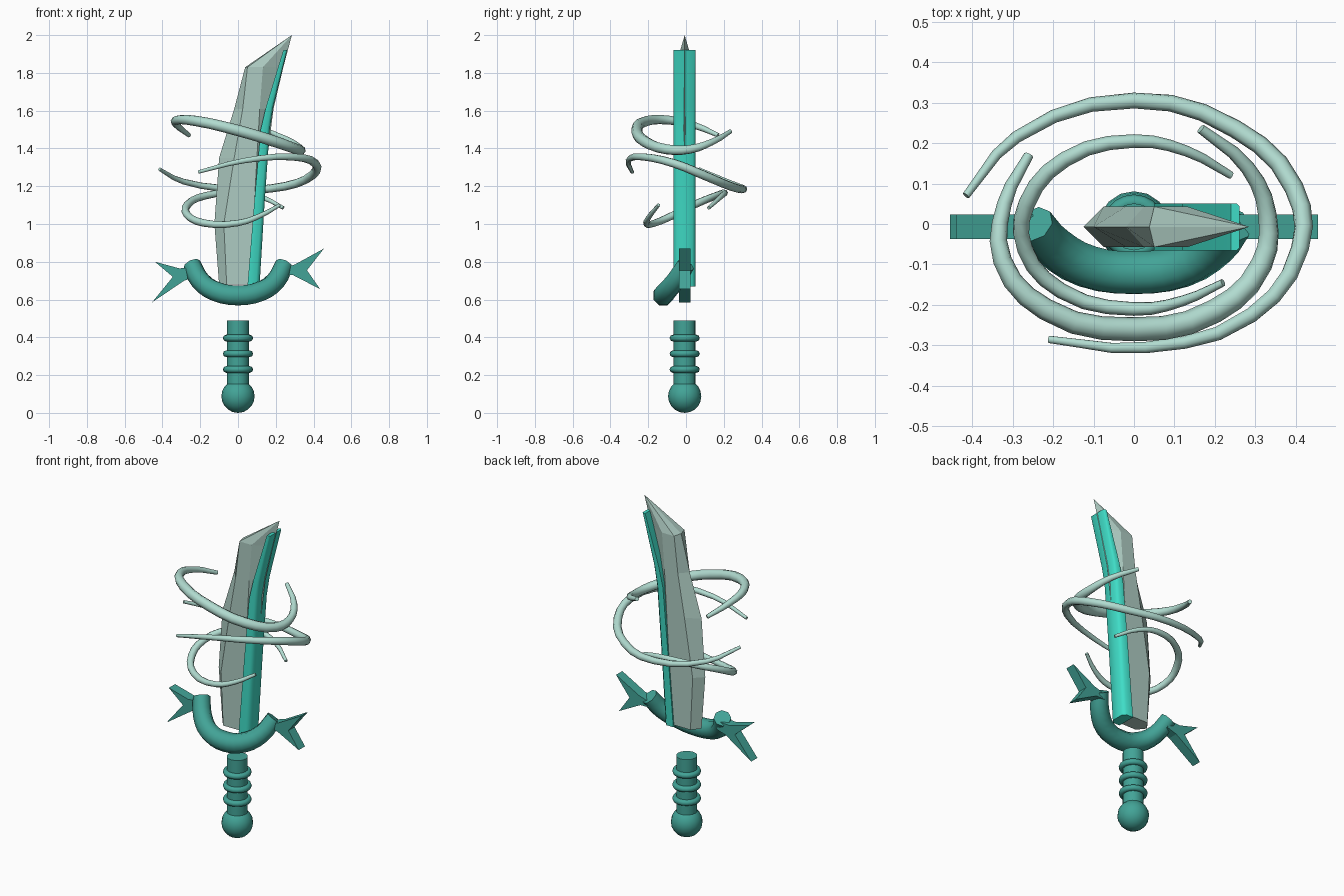
import bpy, bmesh, math
from math import radians, sin, cos, pi

if "Cube" in bpy.data.objects:
    bpy.data.objects.remove(bpy.data.objects["Cube"], do_unlink=True)


def material(name, rgb):
    m = bpy.data.materials.new(name)
    m.use_nodes = True
    m.diffuse_color = (*rgb, 1)
    m.node_tree.nodes["Principled BSDF"].inputs["Base Color"].default_value = (*rgb, 1)
    return m


PALE = material("pale mint", (0.44, 0.71, 0.63))
STEEL = material("grey mint steel", (0.42, 0.60, 0.54))
TEAL = material("deep teal", (0.055, 0.37, 0.31))
BRIGHT = material("bright turquoise", (0.05, 0.72, 0.57))
MID_Y = -0.007


def finish(obj, name, mat, angle=None):
    obj.name = obj.data.name = name
    obj.data.materials.clear()
    obj.data.materials.append(mat)
    bpy.ops.object.select_all(action='DESELECT')
    obj.select_set(True)
    bpy.context.view_layer.objects.active = obj
    if angle:
        bpy.ops.object.shade_smooth_by_angle(angle=radians(angle))
    return obj


def from_bmesh(bm, name, mat, angle=None):
    bmesh.ops.recalc_face_normals(bm, faces=bm.faces)
    mesh = bpy.data.meshes.new(name)
    bm.to_mesh(mesh)
    bm.free()
    obj = bpy.data.objects.new(name, mesh)
    bpy.context.collection.objects.link(obj)
    return finish(obj, name, mat, angle)


def loft(name, sections, mat, tip=None, angle=None):
    """Skin a stack of closed sections, ending in a cap or a point."""
    bm = bmesh.new()
    rings = [[bm.verts.new(p) for p in s] for s in sections]
    n = len(rings[0])
    for a, b in zip(rings, rings[1:]):
        for i in range(n):
            j = (i + 1) % n
            bm.faces.new((a[i], a[j], b[j], b[i]))
    bm.faces.new(rings[0])
    if tip:
        t = bm.verts.new(tip)
        for i in range(n):
            bm.faces.new((rings[-1][i], rings[-1][(i + 1) % n], t))
    else:
        bm.faces.new(rings[-1])
    return from_bmesh(bm, name, mat, angle)


def tube(name, points, radius, taper, mat):
    """Round tube along a smooth path, thinner at both ends."""
    curve = bpy.data.curves.new(name, 'CURVE')
    curve.dimensions = '3D'
    curve.bevel_depth = radius
    curve.bevel_resolution = 2
    curve.resolution_u = 3
    curve.use_fill_caps = True
    spline = curve.splines.new('BEZIER')
    spline.bezier_points.add(len(points) - 1)
    for i, (bp, p) in enumerate(zip(spline.bezier_points, points)):
        bp.co = p
        bp.handle_left_type = bp.handle_right_type = 'AUTO'
        bp.radius = taper + (1 - taper) * sin(pi * i / (len(points) - 1))
    obj = bpy.data.objects.new(name, curve)
    bpy.context.collection.objects.link(obj)
    bpy.ops.object.select_all(action='DESELECT')
    obj.select_set(True)
    bpy.context.view_layer.objects.active = obj
    bpy.ops.object.convert(target='MESH')
    return finish(bpy.context.object, name, mat, 50)


# Blade: six-sided section, leaning to a slanted point
def blade_section(z, left, ridge_l, ridge_r, right, h=0.05):
    return [(left, MID_Y, z), (ridge_l, MID_Y - h, z), (ridge_r, MID_Y - h, z),
            (right, MID_Y, z), (ridge_r, MID_Y + h, z), (ridge_l, MID_Y + h, z)]


loft("blade", [blade_section(0.68, -0.10, -0.06, 0.06, 0.11),
               blade_section(1.0, -0.125, -0.075, 0.08, 0.13),
               blade_section(1.35, -0.10, -0.02, 0.10, 0.155),
               blade_section(1.61, -0.02, 0.025, 0.115, 0.188),
               blade_section(1.83, 0.038, 0.05, 0.132, 0.24)],
     STEEL, tip=(0.285, MID_Y, 2.0))


# Glowing strip along the cutting edge
def strip_section(z, x0, x1, h=0.058):
    c = (x1 - x0) * 0.3
    outline = [(x0, h), (x0, -h), (x1 - c, -h), (x1, -h + c), (x1, h - c), (x1 - c, h)]
    return [(x, MID_Y + y, z) for x, y in outline]


loft("edge_strip", [strip_section(0.67, 0.05, 0.114), strip_section(1.1, 0.085, 0.14),
                    strip_section(1.5, 0.12, 0.168), strip_section(1.62, 0.148, 0.186),
                    strip_section(1.92, 0.24, 0.26)], BRIGHT, angle=50)

# Grip, pommel and grip rings
bpy.ops.mesh.primitive_cylinder_add(vertices=16, radius=0.058, depth=0.38,
                                    location=(0, MID_Y, 0.30))
finish(bpy.context.object, "grip", TEAL, 40)
bpy.ops.mesh.primitive_uv_sphere_add(segments=16, ring_count=10, radius=0.088,
                                     location=(0, MID_Y, 0.088))
finish(bpy.context.object, "pommel", TEAL, 50)
for i in range(3):
    bpy.ops.mesh.primitive_torus_add(major_segments=20, minor_segments=8, major_radius=0.062,
                                     minor_radius=0.018, location=(0, MID_Y, 0.23 + 0.083 * i))
    finish(bpy.context.object, f"grip_ring_{i + 1}", TEAL, 60)

# Crescent guard, bulging forward in the middle
half = [(0.245, 0.0, 0.785), (0.20, -0.055, 0.70), (0.115, -0.105, 0.642)]
guard = [(-x, y, z) for x, y, z in half] + [(0, -0.12, 0.622)] + half[::-1]
tube("guard", guard, 0.057, 0.85, TEAL)


# Forked spikes on the guard ends
def fork(name, outline):
    bm = bmesh.new()
    face = bm.faces.new([bm.verts.new((x, MID_Y - 0.03, z)) for x, z in outline])
    out = bmesh.ops.extrude_face_region(bm, geom=[face])
    bmesh.ops.translate(bm, vec=(0, 0.06, 0),
                        verts=[v for v in out["geom"] if isinstance(v, bmesh.types.BMVert)])
    from_bmesh(bm, name, TEAL)


fork("left_fork", [(0.25, 0.77), (0.30, 0.785), (0.455, 0.87), (0.365, 0.755),
                   (0.435, 0.655), (0.29, 0.73), (0.23, 0.73)])
fork("right_fork", [(-0.25, 0.77), (-0.31, 0.765), (-0.44, 0.80), (-0.345, 0.72),
                    (-0.455, 0.585), (-0.285, 0.70), (-0.22, 0.72)])

# Three open wisps circling the blade
tube("upper_wisp", [(-0.26, 0.17, 1.47), (-0.32, 0.05, 1.52), (-0.325, -0.09, 1.55),
                    (-0.22, -0.21, 1.545), (0, -0.26, 1.495), (0.2, -0.215, 1.435),
                    (0.315, -0.1, 1.395), (0.33, 0.02, 1.395), (0.28, 0.14, 1.435),
                    (0.165, 0.235, 1.49)], 0.03, 0.4, PALE)
tube("middle_wisp", [(-0.415, 0.07, 1.29), (-0.29, 0.215, 1.225), (0, 0.305, 1.185),
                     (0.25, 0.235, 1.2), (0.395, 0.09, 1.26), (0.41, -0.06, 1.32),
                     (0.29, -0.225, 1.355), (0.03, -0.305, 1.335), (-0.21, -0.285, 1.275)],
     0.024, 0.4, PALE)
tube("lower_wisp", [(0.24, 0.12, 1.085), (0.13, 0.18, 1.14), (0, 0.205, 1.165),
                    (-0.17, 0.16, 1.15), (-0.265, 0.05, 1.105), (-0.27, -0.06, 1.05),
                    (-0.18, -0.165, 1.005), (0, -0.21, 1.005), (0.12, -0.19, 1.045),
                    (0.22, -0.145, 1.1)], 0.021, 0.45, PALE)
